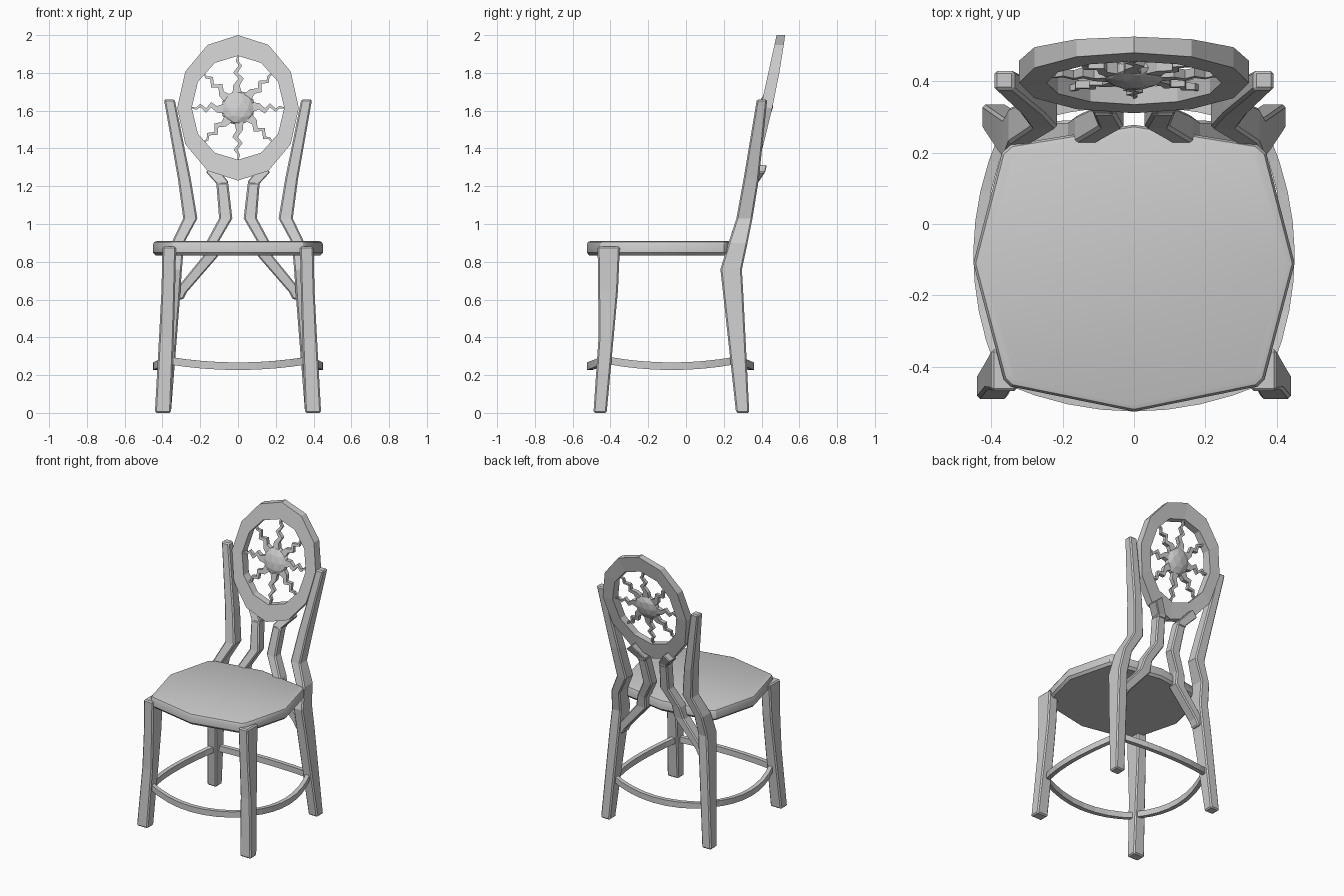
import bpy, bmesh
from math import sin, cos, pi, radians
from mathutils import Vector, Matrix

if "Cube" in bpy.data.objects:
    bpy.data.objects.remove(bpy.data.objects["Cube"])


def finish(name, bm, bevel=0.0, mirror=False):
    bmesh.ops.recalc_face_normals(bm, faces=bm.faces[:])
    me = bpy.data.meshes.new(name)
    bm.to_mesh(me)
    bm.free()
    ob = bpy.data.objects.new(name, me)
    bpy.context.collection.objects.link(ob)
    if bevel:
        m = ob.modifiers.new("bevel", 'BEVEL')
        m.width, m.segments, m.limit_method = bevel, 1, 'ANGLE'
        m.angle_limit = radians(50)
    if mirror:
        m = ob.modifiers.new("mirror", 'MIRROR')
        m.use_mirror_merge = False
    return ob


def loft(bm, rings, closed=False):
    """Skin consecutive rings of points, capped or joined end to end."""
    vs = [[bm.verts.new(p) for p in r] for r in rings]
    n = len(vs[0])
    pairs = list(zip(vs, vs[1:])) + ([(vs[-1], vs[0])] if closed else [])
    for a, b in pairs:
        for i in range(n):
            j = (i + 1) % n
            bm.faces.new((a[i], a[j], b[j], b[i]))
    if not closed:
        bm.faces.new(vs[0])
        bm.faces.new(vs[-1])


def post(name, stations):
    """Rectangular post from (z, x0, x1, y0, y1) stations, mirrored."""
    bm = bmesh.new()
    loft(bm, [[(a, c, z), (b, c, z), (b, d, z), (a, d, z)]
              for z, a, b, c, d in stations])
    return finish(name, bm, 0.008, True)


# Seat: eight-point outline with eased edges
outline = [(0, -.525), (.345, -.455), (.365, -.435), (.45, -.11), (.37, .2), (.345, .222), (0, .278)]
outline += [(-x, y) for x, y in outline[-2:0:-1]]
bm = bmesh.new()
loft(bm, [[(x * s, -.12 + (y + .12) * s, z) for x, y in outline]
          for z, s in ((.832, .965), (.848, 1), (.892, 1), (.905, .985), (.91, .95))])
seat = finish("seat", bm)
bpy.context.view_layer.objects.active = seat
seat.select_set(True)
bpy.ops.object.shade_smooth_by_angle(angle=radians(30))
seat.select_set(False)

# Front legs, and back legs running up into the outer back posts
post("front_leg", [(0, .355, .44, -.49, -.42), (.4, .34, .418, -.463, -.383),
                   (.65, .333, .405, -.465, -.36), (.88, .328, .4, -.468, -.35)])
post("back_leg_post", [(0, .355, .425, .265, .335), (.6, .308, .382, .2, .305),
                       (.76, .297, .368, .182, .296), (.9, .285, .352, .225, .326),
                       (1.03, .215, .29, .267, .352), (1.24, .25, .318, .305, .386),
                       (1.66, .335, .392, .375, .43)])

# Inner back slats, from leg braces up to the oval
post("inner_slat", [(.6, .29, .34, .215, .285), (.64, .27, .34, .215, .285),
                    (.83, .105, .185, .215, .29), (.91, .1, .165, .228, .305),
                    (1.03, .03, .1, .267, .335), (1.22, .052, .115, .305, .375)])
bm = bmesh.new()
loft(bm, [[(.052, .305, 1.2), (.115, .305, 1.2), (.115, .375, 1.2), (.052, .375, 1.2)],
          [(.052, .31, 1.225), (.115, .31, 1.215), (.115, .38, 1.215), (.052, .38, 1.225)],
          [(.125, .35, 1.315), (.17, .345, 1.275), (.17, .42, 1.275), (.125, .43, 1.315)]])
finish("inner_slat_tip", bm, 0.005, True)


# Bowed stretchers
def stretcher(name, a, b, out, mirror=False):
    a, b, out = Vector(a), Vector(b), Vector(out)
    n, side, up = 8, out.normalized() * .015, Vector((0, 0, .02))
    rings = []
    for i in range(n + 1):
        t = i / n
        k = 4 * t * (1 - t)
        c = a.lerp(b, t) + out * k - Vector((0, 0, .03 * k))
        rings.append([c - side - up, c + side - up, c + side + up, c - side + up])
    bm = bmesh.new()
    loft(bm, rings)
    finish(name, bm, 0, mirror)


stretcher("front_stretcher", (-.37, -.43, .277), (.37, -.43, .277), (0, -.08, 0))
stretcher("back_stretcher", (-.365, .275, .277), (.365, .275, .277), (0, .07, 0))
stretcher("side_stretcher", (.37, -.41, .277), (.36, .26, .277), (.07, 0, 0), True)

# Oval back frame, leaning backwards
CZ, LEAN = 1.615, .22


def front_y(z):
    return .395 + LEAN * (z - CZ)


rings = []
for i in range(12):
    a = 2 * pi * i / 12
    xo, zo = .322 * sin(a), CZ + .385 * cos(a)
    xi, zi = .245 * sin(a), CZ + .275 * cos(a)
    th = .045 + .017 * sin(a) ** 2
    rings.append([(xo, front_y(zo), zo), (xo, front_y(zo) + th, zo),
                  (xi, front_y(zi) + th, zi), (xi, front_y(zi), zi)])
bm = bmesh.new()
loft(bm, rings, True)
finish("oval_frame", bm)

# Sun disc: faceted flattened ball
bm = bmesh.new()
bmesh.ops.create_icosphere(bm, subdivisions=2, radius=1)
bm.transform(Matrix.Diagonal((.092, .04, .092, 1)))
for v in bm.verts:
    v.co += Vector((0, .42 + LEAN * v.co.z, CZ))
finish("sun_disc", bm)

# Wavy tapering sun rays
wave = [(0, -.004, .05), (.22, -.008, .034), (.4, .016, .028),
        (.56, -.014, .022), (.74, .013, .018), (.86, -.004, .013), (1, 0, .007)]
for k in range(8):
    a = k * pi / 4
    d, s = Vector((sin(a), cos(a))), Vector((cos(a), -sin(a)))
    r1 = 1 / ((sin(a) / .243) ** 2 + (cos(a) / .275) ** 2) ** .5
    rings = []
    for t, off, w in wave:
        r = .075 + (r1 - .075) * t
        h = .016 - .008 * t
        ring = []
        for sw, sh in ((-1, -1), (1, -1), (1, 1), (-1, 1)):
            p = d * r + s * (off + sw * w / 2)
            ring.append((p.x, .42 + LEAN * p.y + sh * h, CZ + p.y))
        rings.append(ring)
    bm = bmesh.new()
    loft(bm, rings)
    finish("sun_ray", bm)
